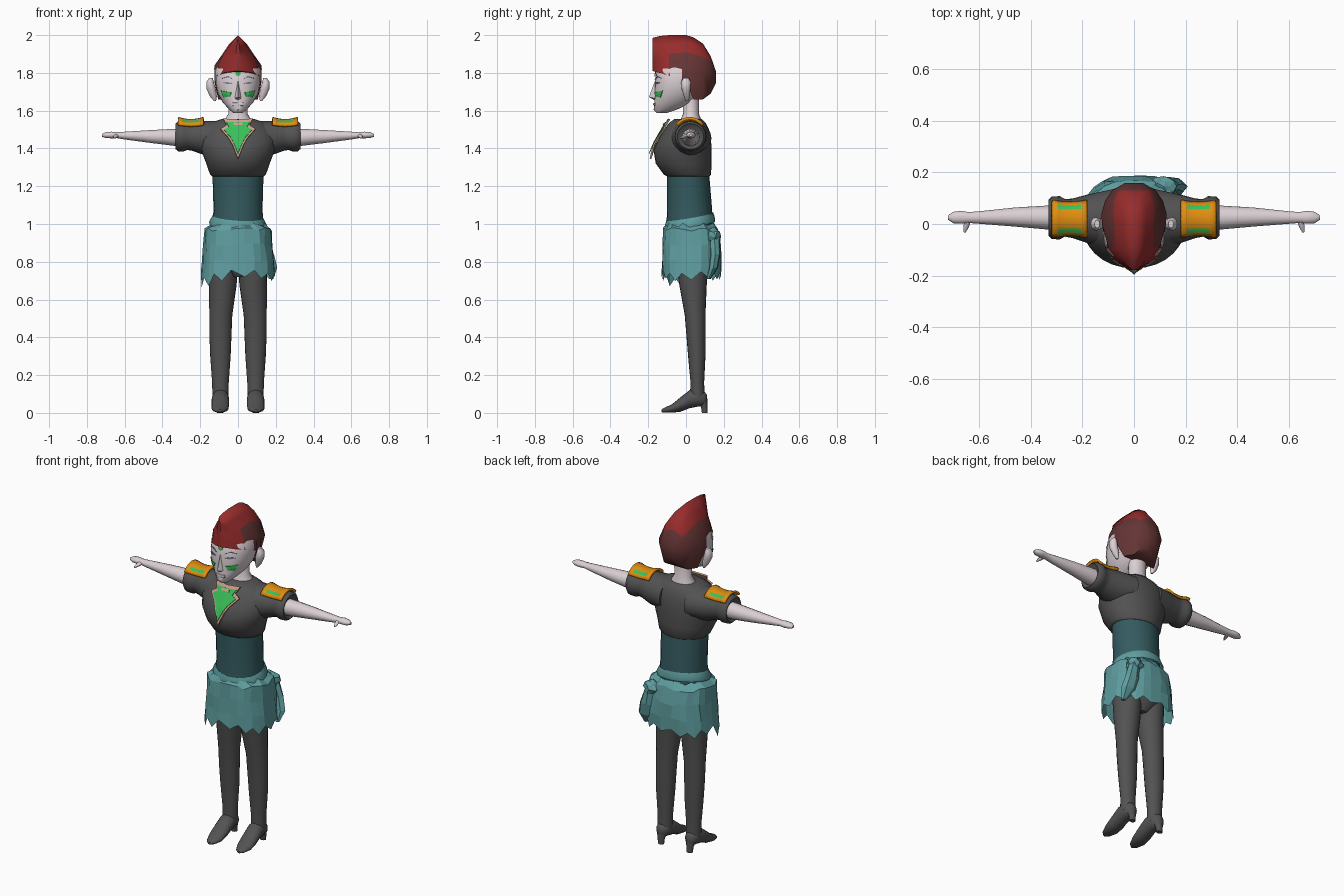
import bpy, bmesh, math, random
from mathutils import Vector
from mathutils.bvhtree import BVHTree

random.seed(4)
if "Cube" in bpy.data.objects:
    bpy.data.objects.remove(bpy.data.objects["Cube"], do_unlink=True)


def material(name, *rgb):
    mat = bpy.data.materials.new(name)
    mat.use_nodes = True
    mat.diffuse_color = (*rgb, 1)
    mat.node_tree.nodes["Principled BSDF"].inputs["Base Color"].default_value = (*rgb, 1)
    return mat


skin = material("pale skin", .71, .63, .66)
grey = material("charcoal cloth", .085, .085, .085)
dark_teal = material("dark teal cloth", .035, .105, .115)
teal = material("light teal cloth", .115, .342, .352)
red = material("red hair", .31, .025, .025)
brown = material("dark red hair", .13, .035, .035)
orange = material("orange armour", .75, .27, .005)
green = material("green paint", .04, .52, .1)
tan = material("tan trim", .58, .36, .26)
slate = material("slate eye paint", .22, .22, .3)


def finish(name, bm, mats, mirror=False, smooth=True, thick=0):
    """Turn a bmesh into a named object with materials and modifiers."""
    if thick == 0:
        bmesh.ops.recalc_face_normals(bm, faces=bm.faces)
    mesh = bpy.data.meshes.new(name)
    bm.to_mesh(mesh)
    bm.free()
    obj = bpy.data.objects.new(name, mesh)
    bpy.context.collection.objects.link(obj)
    for mat in mats:
        mesh.materials.append(mat)
    if mirror:
        mod = obj.modifiers.new("mirror", 'MIRROR')
        mod.use_clip = True
    if thick:
        mod = obj.modifiers.new("thickness", 'SOLIDIFY')
        mod.thickness = thick
        mod.offset = 0
    if smooth:
        bpy.ops.object.select_all(action='DESELECT')
        obj.select_set(True)
        bpy.context.view_layer.objects.active = obj
        bpy.ops.object.shade_smooth_by_angle(angle=math.radians(45))
    return obj


def skin_grid(bm, rows, closed):
    """Join rows of vertices with quads."""
    faces = []
    for i in range(len(rows) - 1):
        n = len(rows[i])
        for j in range(n if closed else n - 1):
            k = (j + 1) % n
            faces.append((i, j, bm.faces.new((rows[i][j], rows[i][k], rows[i + 1][k], rows[i + 1][j]))))
    return faces


def loft(name, axis, rings, mat, mirror=False, sides=20, power=1.0, caps=True, smooth=True, shift=None):
    """Oval rings (position, centre a, centre b, radius a, radius b) along an axis."""
    bm = bmesh.new()
    rows = []
    for r, (t, a, b, ra, rb) in enumerate(rings):
        row = []
        for j in range(sides):
            ang = 2 * math.pi * j / sides
            c, s = math.cos(ang), math.sin(ang)
            u = a + ra * math.copysign(abs(c) ** power, c)
            v = b + rb * math.copysign(abs(s) ** power, s)
            p = Vector({'x': (t, u, v), 'y': (u, t, v), 'z': (u, v, t)}[axis])
            if shift:
                p += Vector(shift(r, j, p))
            row.append(bm.verts.new(p))
        rows.append(row)
    skin_grid(bm, rows, True)
    if caps:
        bm.faces.new(rows[0])
        bm.faces.new(rows[-1])
    return finish(name, bm, [mat], mirror, smooth)


def body(z, rx, front, back):
    return (z, 0, (front + back) / 2, rx, (back - front) / 2)


# Head, neck and ears
head = loft("head", 'z', [
    body(1.588, .025, -.155, -.1), body(1.605, .045, -.171, -.05), body(1.64, .078, -.168, .03),
    body(1.69, .108, -.166, .07), body(1.75, .12, -.165, .1), body(1.82, .118, -.155, .11),
    body(1.88, .08, -.11, .08)], skin, power=.92, sides=24)
loft("neck", 'z', [body(1.51, .08, -.04, .085), body(1.555, .068, -.028, .08),
                   body(1.585, .05, -.015, .068), body(1.69, .052, -.02, .07)], skin)
loft("ears", 'z', [(1.652, .122, .005, .006, .008), (1.675, .13, .005, .018, .016),
                   (1.715, .142, 0, .025, .023), (1.75, .148, 0, .02, .026),
                   (1.772, .143, 0, .01, .015)], skin, mirror=True, sides=12)

# Nose and lips
bm = bmesh.new()
bridge, tip, base = [bm.verts.new((0, y, z)) for y, z in ((-.166, 1.755), (-.196, 1.672), (-.168, 1.656))]
side, inner = bm.verts.new((.02, -.16, 1.665)), bm.verts.new((.01, -.158, 1.75))
for f in ((bridge, tip, side, inner), (tip, base, side)):
    bm.faces.new(f)
finish("nose", bm, [skin], mirror=True, smooth=False)
loft("lips", 'x', [(x, -.164, 1.634, d, .009) for x, d in ((-.028, .002), (0, .012), (.028, .002))],
     skin, sides=8)

# Hair: crested half cap, one row per depth slice
bm = bmesh.new()
slices = [
    (-.178, 1.985, .008, 1.94, .012, 1.88, .014, 1.84, .016, 1.81),
    (-.14, 1.995, .03, 1.93, .047, 1.885, .064, 1.84, .078, 1.80),
    (-.09, 2.0, .04, 1.95, .075, 1.90, .1, 1.85, .108, 1.785),
    (0, 2.0, .045, 1.955, .075, 1.91, .124, 1.84, .124, 1.75),
    (.04, 1.988, .045, 1.95, .08, 1.90, .126, 1.82, .105, 1.66),
    (.09, 1.955, .045, 1.93, .075, 1.885, .112, 1.80, .075, 1.66),
    (.13, 1.89, .04, 1.88, .06, 1.86, .085, 1.79, .055, 1.69),
    (.158, 1.81, .02, 1.81, .03, 1.80, .036, 1.78, .02, 1.745)]
rows = []
for y, top, *pts in slices:
    outline = [(0, top), *zip(pts[::2], pts[1::2]), (0, pts[-1])]
    rows.append([bm.verts.new((x, y, z)) for x, z in outline])
for i, j, f in skin_grid(bm, rows, False):
    f.material_index = 0 if i < 2 or (j < 2 and i < 6) else 1
bm.faces.new(rows[0])
bm.faces.new(rows[-1]).material_index = 1
finish("hair", bm, [red, brown], mirror=True)

# Face paint laid onto the head surface
tree = BVHTree.FromObject(head, bpy.context.evaluated_depsgraph_get())


def on_face(x, z):
    hit = tree.ray_cast(Vector((x, -1, z)), Vector((0, 1, 0)))[0]
    return (x, (hit.y if hit else -.15) - .005, z)


def plate(name, outline, centre, place, mat, mirror=True, thick=.004):
    """Fan of triangles from a centre point, placed on a surface."""
    bm = bmesh.new()
    mid = bm.verts.new(place(*centre))
    rim = [bm.verts.new(place(*p)) for p in outline]
    for a, b in zip(rim, rim[1:] + rim[:1]):
        bm.faces.new((mid, a, b))
    bmesh.ops.recalc_face_normals(bm, faces=bm.faces)
    return finish(name, bm, [mat], mirror, False, thick)


plate("cheek_paint", [(.034, 1.697), (.044, 1.676), (.075, 1.67), (.084, 1.688), (.09, 1.706), (.06, 1.7)],
      (.062, 1.688), on_face, green)
plate("forehead_paint", [(-.014, 1.808), (.014, 1.808), (.012, 1.788), (0, 1.782), (-.012, 1.788)],
      (0, 1.795), on_face, green, mirror=False)
plate("eyes", [(.03, 1.744), (.055, 1.741), (.08, 1.748), (.055, 1.752)], (.055, 1.747), on_face, slate)
plate("eyebrows", [(.025, 1.765), (.055, 1.778), (.088, 1.77), (.055, 1.783)], (.055, 1.78), on_face, slate)

# Jacket with puffed sleeves
loft("jacket", 'z', [
    body(1.252, .136, -.1, .125), body(1.262, .148, -.118, .132), body(1.32, .168, -.16, .136),
    body(1.39, .195, -.172, .136), body(1.45, .205, -.146, .132), body(1.5, .185, -.115, .122),
    body(1.535, .145, -.09, .105), body(1.555, .09, -.062, .085)], grey, sides=28)
loft("sleeves", 'x', [
    (.08, .02, 1.455, .115, .09), (.18, .02, 1.455, .094, .09), (.24, .022, 1.463, .076, .076),
    (.268, .024, 1.464, .073, .072), (.288, .024, 1.464, .084, .08), (.318, .024, 1.464, .082, .079),
    (.33, .024, 1.464, .07, .068), (.315, .024, 1.464, .05, .05)], grey, mirror=True)

# Arms and hands
loft("arms", 'x', [
    (.27, .025, 1.458, .048, .048), (.34, .025, 1.459, .046, .046), (.46, .027, 1.463, .037, .035),
    (.6, .025, 1.468, .024, .021), (.64, .025, 1.47, .021, .016), (.67, .026, 1.471, .025, .018),
    (.7, .025, 1.471, .022, .016), (.72, .025, 1.469, .008, .007)], skin, mirror=True, sides=14)
loft("thumbs", 'y', [(.015, .643, 1.468, .013, .011), (-.012, .65, 1.462, .011, .009),
                     (-.032, .655, 1.456, .004, .004)], skin, mirror=True, sides=8)

# Shoulder plates with green insets
bm = bmesh.new()
rows = []
for i in range(7):
    flare = .088 + .011 * abs(i / 3 - 1) ** 2
    rows.append([])
    for j in range(9):
        ang = math.radians(-50 + 100 * j / 8)
        rows[i].append(bm.verts.new((.182 + .135 * i / 6, .02 + .92 * flare * math.sin(ang),
                                     1.462 + flare * math.cos(ang))))
for i, j, f in skin_grid(bm, rows, False):
    f.material_index = int(0 < i < 5 and j in (1, 6))
finish("shoulder_plates", bm, [orange, green], mirror=True, thick=.012)


# Chest emblem: star plate leaning against the chest
def on_chest(lift):
    return lambda x, z: (x, -.09 - lift - .58 * (1.56 - max(z, 1.39)) + .9 * x * x, z)


def star(scale):
    half = [(.03, 1.42), (.05, 1.455), (.092, 1.502), (.06, 1.522), (.078, 1.556)]
    pts = [(0, 1.345), *half, (0, 1.552), *[(-x, z) for x, z in reversed(half)]]
    return [(x * scale, 1.48 + (z - 1.48) * scale) for x, z in pts]


plate("emblem_trim", star(1), (0, 1.45), on_chest(0), tan, mirror=False, thick=.009)
plate("emblem_face", star(.8), (0, 1.45), on_chest(.007), green, mirror=False)
plate("emblem_bar", [(-.025, 1.536), (.025, 1.536), (.025, 1.524), (-.025, 1.524)],
      (0, 1.53), on_chest(.012), tan, mirror=False)

# Waist and hips
loft("waist", 'z', [body(.96, .136, -.105, .145), body(1.08, .13, -.1, .138),
                    body(1.2, .133, -.1, .128), body(1.275, .137, -.1, .122)], dark_teal, sides=24)
loft("hips", 'z', [body(.72, .04, -.02, .09), body(.78, .13, -.06, .13),
                   body(.98, .135, -.09, .14)], grey)


# Wrapped skirt with a ragged hem
def ragged(r, j, p):
    if r == 4:
        drop = -.04 if p.x < -.14 and p.y < -.02 else 0
        return (0, 0, drop + (.022 if j % 2 else -.014) + random.uniform(-.012, .012))
    return (random.uniform(-.006, .006), random.uniform(-.006, .006), random.uniform(-.01, .01))


loft("skirt", 'z', [body(1.0, .135, -.106, .145), body(.972, .176, -.122, .172),
                    body(.89, .18, -.126, .182), body(.8, .19, -.128, .187),
                    body(.722, .197, -.13, .187)],
     teal, sides=26, power=.8, caps=False, smooth=False, shift=ragged)
loft("skirt_band", 'z', [body(.985, .15, -.112, .152), body(1.0, .153, -.115, .155),
                         body(1.035, .134, -.105, .145), body(1.03, .125, -.095, .135)],
     teal, sides=24, caps=False, shift=lambda r, j, p: (0, 0, .17 * p.y - .06 * p.x))

# Knotted cloth at the back and its hanging tail
bm = bmesh.new()
bmesh.ops.create_icosphere(bm, subdivisions=2, radius=1)
for v in bm.verts:
    v.co *= random.uniform(.8, 1.1)
    v.co = Vector((.115 + v.co.x * .055, .145 + v.co.y * .04, .935 + v.co.z * .05))
finish("skirt_knot", bm, [teal], smooth=False)
loft("skirt_tail", 'z', [(.94, .125, .15, .03, .03), (.84, .145, .155, .045, .028),
                         (.77, .158, .145, .05, .025), (.71, .175, .12, .012, .012)],
     teal, sides=7, smooth=False)

# Legs and heeled boots
loft("legs", 'z', [
    (.92, .078, .035, .07, .085), (.78, .078, .035, .076, .082), (.68, .08, .037, .073, .073),
    (.52, .091, .048, .061, .055), (.4, .093, .053, .058, .05), (.3, .093, .057, .054, .046),
    (.16, .093, .06, .044, .036), (.07, .093, .06, .042, .04)], grey, mirror=True)
loft("boots", 'y', [
    (.112, .094, .075, .016, .02), (.095, .094, .075, .034, .04), (.06, .093, .08, .043, .047),
    (.02, .093, .073, .046, .048), (-.03, .094, .044, .047, .038), (-.075, .095, .023, .045, .022),
    (-.115, .096, .014, .028, .013), (-.13, .096, .011, .01, .007)], grey, mirror=True, sides=16)
loft("boot_heels", 'z', [(0, .094, .099, .018, .015), (.03, .094, .097, .02, .017),
                         (.075, .094, .085, .034, .028)], grey, mirror=True, sides=12)
